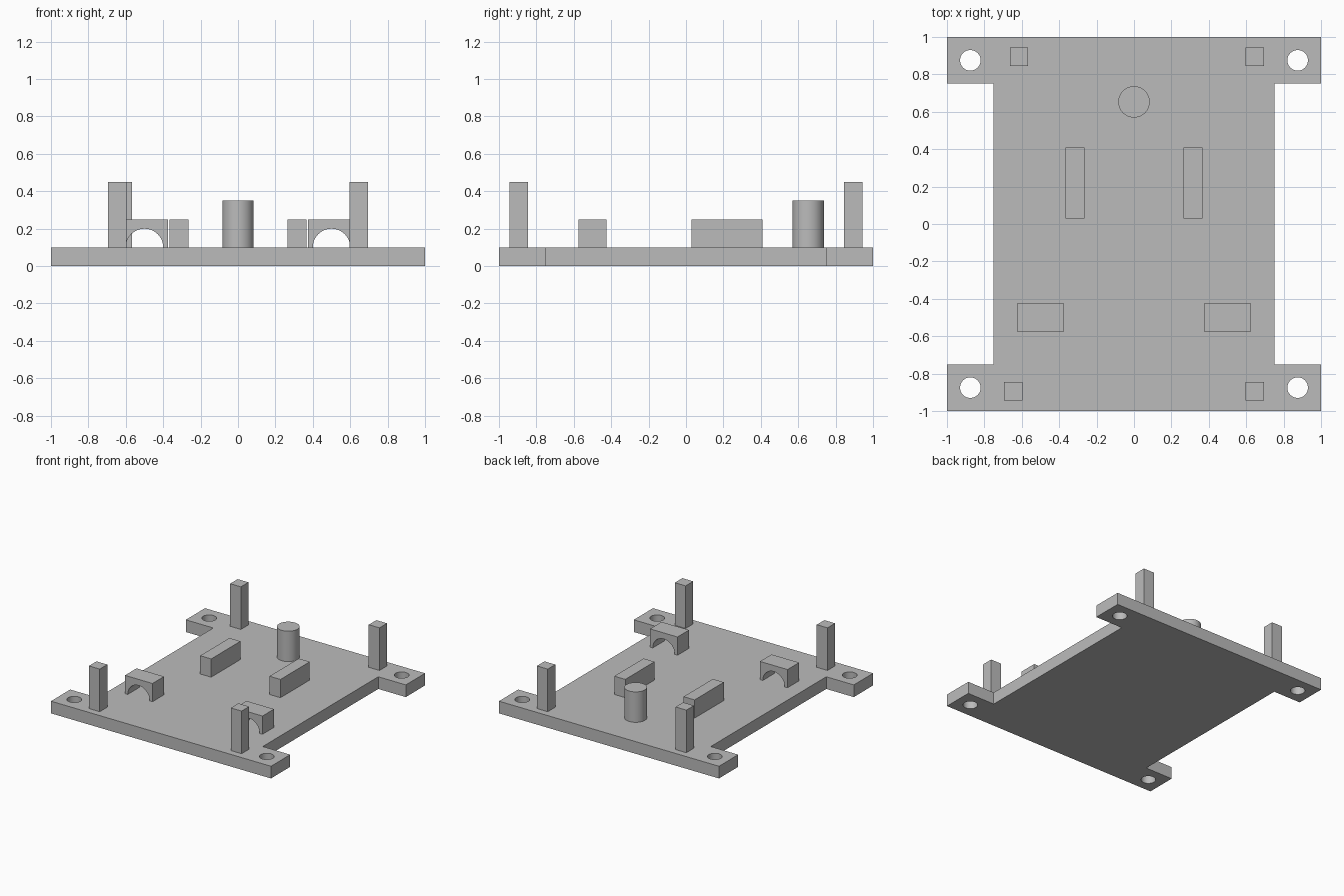
import bpy, bmesh, math
from mathutils import Matrix, Vector

cube = bpy.data.objects.get("Cube")
if cube:
    bpy.data.objects.remove(cube, do_unlink=True)

# Single grey material
grey = bpy.data.materials.new("plain_grey")
grey.use_nodes = True
colour = (0.5, 0.5, 0.5, 1)
grey.diffuse_color = colour
grey.node_tree.nodes["Principled BSDF"].inputs["Base Color"].default_value = colour

BASE_TOP = 0.1


def finish(name, bm):
    bmesh.ops.recalc_face_normals(bm, faces=bm.faces)
    mesh = bpy.data.meshes.new(name)
    bm.to_mesh(mesh)
    bm.free()
    mesh.materials.append(grey)
    obj = bpy.data.objects.new(name, mesh)
    bpy.context.collection.objects.link(obj)
    return obj


def smooth(obj):
    bpy.ops.object.select_all(action='DESELECT')
    obj.select_set(True)
    bpy.context.view_layer.objects.active = obj
    bpy.ops.object.shade_smooth_by_angle(angle=math.radians(30))


def prism(name, points, direction):
    """Extrude a closed outline along a direction."""
    bm = bmesh.new()
    face = bm.faces.new([bm.verts.new(p) for p in points])
    new = bmesh.ops.extrude_face_region(bm, geom=[face])["geom"]
    verts = [g for g in new if isinstance(g, bmesh.types.BMVert)]
    bmesh.ops.translate(bm, verts=verts, vec=Vector(direction))
    return finish(name, bm)


def block(name, x, y, sx, sy, top):
    bm = bmesh.new()
    height = top - BASE_TOP
    bmesh.ops.create_cube(bm, size=1, matrix=Matrix.Translation(
        (x, y, BASE_TOP + height / 2)) @ Matrix.Diagonal((sx, sy, height, 1)))
    return finish(name, bm)


def cylinder(name, x, y, radius, bottom, top):
    bm = bmesh.new()
    bmesh.ops.create_cone(bm, cap_ends=True, segments=48, radius1=radius,
                          radius2=radius, depth=top - bottom,
                          matrix=Matrix.Translation((x, y, (bottom + top) / 2)))
    return finish(name, bm)


# Base plate: notched sides leave a mounting ear at each corner
W, N = 1.0, 0.75
half = [(W, -W), (W, -N), (N, -N), (N, N), (W, N), (W, W)]
outline = half + [(-x, -y) for x, y in half]
base = prism("base_plate", [(x, y, 0) for x, y in outline], (0, 0, BASE_TOP))

# Screw holes through the ears
for sx in (-1, 1):
    for sy in (-1, 1):
        cutter = cylinder("hole_cutter", sx * 0.875, sy * 0.875, 0.055, -0.1, 0.2)
        cutter.hide_render = True
        mod = base.modifiers.new("screw_hole", 'BOOLEAN')
        mod.operation, mod.solver, mod.object = 'DIFFERENCE', 'EXACT', cutter
        bpy.context.view_layer.objects.active = base
        bpy.ops.object.modifier_apply(modifier=mod.name)
        bpy.data.objects.remove(cutter, do_unlink=True)
smooth(base)

# Corner posts, the back right one standing slightly further in
for name, x, y in (("front_right_post", -0.645, -0.895),
                   ("front_left_post", 0.645, -0.895),
                   ("back_right_post", -0.615, 0.895),
                   ("back_left_post", 0.645, 0.895)):
    block(name, x, y, 0.098, 0.098, 0.45)

# Paired rails and arched brackets
for side, s in (("right", -1), ("left", 1)):
    block(side + "_rail", s * 0.315, 0.22, 0.1, 0.38, 0.25)
    cx, r, hw = s * 0.5, 0.1, 0.125
    arc = [(cx + r * math.cos(a), BASE_TOP + r * math.sin(a))
           for a in (math.pi * i / 24 for i in range(25))]
    profile = arc + [(cx - hw, BASE_TOP), (cx - hw, 0.25),
                     (cx + hw, 0.25), (cx + hw, BASE_TOP)]
    smooth(prism(side + "_arch", [(x, -0.575, z) for x, z in profile], (0, 0.15, 0)))

# Round peg near the back
smooth(cylinder("round_peg", 0, 0.653, 0.084, BASE_TOP, 0.35))
